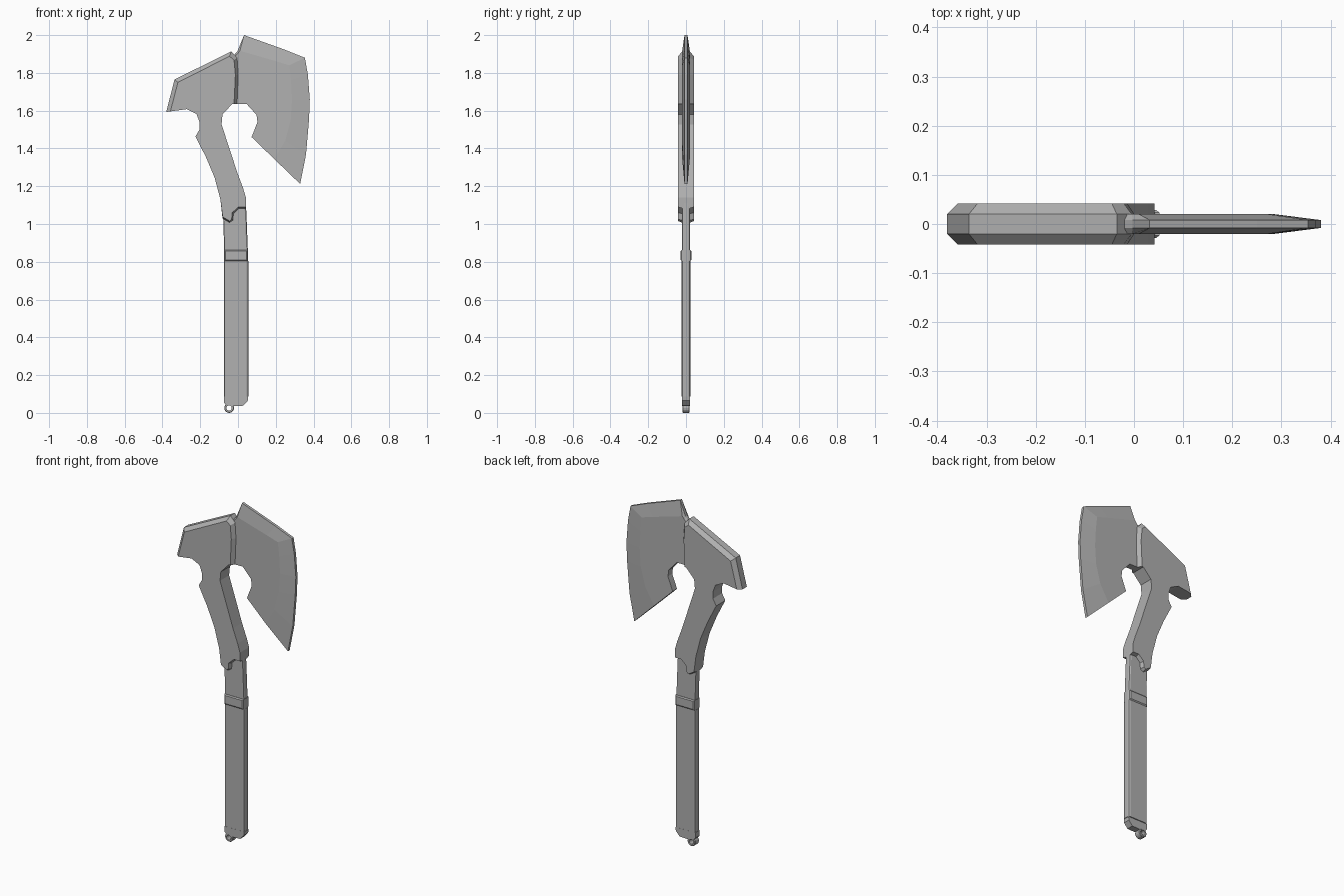
import bpy, bmesh, math

steel = bpy.data.materials.new("dark_steel")
steel.diffuse_color = (0.44, 0.44, 0.44, 1)


def loft(name, layers, hollow=False):
    """Stack matching xz outlines along y; cap the ends, or close on itself for a ring."""
    bm = bmesh.new()
    rows = [[bm.verts.new((x, y, z)) for x, z in pts] for y, pts in layers]
    n = len(rows[0])
    pairs = list(zip(rows, rows[1:]))
    if hollow:
        pairs.append((rows[-1], rows[0]))
    else:
        bm.faces.new(rows[0])
        bm.faces.new(rows[-1])
    for a, b in pairs:
        for i in range(n):
            j = (i + 1) % n
            bm.faces.new((a[i], a[j], b[j], b[i]))
    bmesh.ops.recalc_face_normals(bm, faces=bm.faces)
    mesh = bpy.data.meshes.new(name)
    bm.to_mesh(mesh)
    bm.free()
    mesh.materials.append(steel)
    obj = bpy.data.objects.new(name, mesh)
    bpy.context.collection.objects.link(obj)
    return obj


def bevelled(name, outer, moves, y_rim, y_face):
    """Symmetric slab whose front and back outlines shift the listed points inward."""
    inner = [moves.get(i, p) for i, p in enumerate(outer)]
    return loft(name, [(-y_face, inner), (-y_rim, outer), (y_rim, outer), (y_face, inner)])


# Head back with hammer poll and curved neck
body = [(-0.336, 1.765), (-0.38, 1.593), (-0.272, 1.608), (-0.22, 1.583),
        (-0.204, 1.54), (-0.204, 1.5), (-0.225, 1.463), (-0.17, 1.355),
        (-0.124, 1.246), (-0.093, 1.13), (-0.082, 1.03), (-0.045, 1.007),
        (-0.026, 1.02), (-0.024, 1.055), (0.005, 1.083), (0.042, 1.083),
        (0.042, 1.14), (0.027, 1.19), (-0.003, 1.27), (-0.087, 1.527),
        (-0.082, 1.58), (-0.03, 1.636), (-0.005, 1.636), (0.001, 1.79),
        (-0.005, 1.88), (-0.035, 1.914)]
bevelled("head_and_neck", body, {
    0: (-0.318, 1.75), 1: (-0.358, 1.596),
    10: (-0.081, 1.038), 11: (-0.045, 1.016), 12: (-0.034, 1.025),
    13: (-0.031, 1.06), 14: (0.002, 1.09), 15: (0.042, 1.09),
    22: (-0.021, 1.636), 23: (-0.014, 1.79), 24: (-0.021, 1.868),
    25: (-0.045, 1.888)}, 0.02, 0.042)

# Blade, thinning toward the top and cutting edge
blade = [(-0.003, 1.915), (0.032, 2.0), (0.25, 1.922), (0.354, 1.88), (0.37, 1.79),
         (0.38, 1.66), (0.376, 1.553), (0.36, 1.368), (0.329, 1.212),
         (0.072, 1.46), (0.103, 1.54), (0.098, 1.578), (0.045, 1.636),
         (-0.05, 1.636), (-0.05, 1.86)]
bevelled("blade", blade, {
    0: (-0.004, 1.90), 1: (0.01, 1.917), 2: (0.2, 1.862), 3: (0.272, 1.84),
    4: (0.281, 1.76), 5: (0.286, 1.66), 6: (0.279, 1.55), 7: (0.25, 1.44),
    8: (0.193, 1.343), 14: (-0.05, 1.85)}, 0.008, 0.02)


def bar(name, left, right, z0, z1, y, c, top=None, end=0.0):
    """Upright bar with rounded long edges; top gives other x limits at z1,
    end shortens the front and back faces."""
    tl, tr = top or (left, right)

    def ring(d, e):
        return [(left + d, z0 + e), (right - d, z0 + e), (tr - d, z1 - e), (tl + d, z1 - e)]

    half = [(y, ring(c, end)), (y * 0.82, ring(c * 0.3, 0)), (y * 0.45, ring(0, 0))]
    return loft(name, [(-d, r) for d, r in half] + half[::-1])


# Grip, collar and the upper shaft running into the neck
bar("grip", -0.075, 0.055, 0.088, 0.803, 0.023, 0.01)
bar("collar", -0.074, 0.054, 0.803, 0.862, 0.028, 0.008, end=0.006)
bar("upper_shaft", -0.073, 0.052, 0.862, 1.02, 0.021, 0.008, top=(-0.078, 0.046))
bar("shaft_tang", -0.078, 0.046, 1.02, 1.11, 0.021, 0.008, top=(-0.08, 0.042))

# Pommel
pommel = [(-0.074, 0.086), (0.054, 0.086), (0.052, 0.065), (0.028, 0.038),
          (-0.022, 0.036), (-0.033, 0.041), (-0.062, 0.041), (-0.074, 0.055)]
loft("pommel", [(-0.02, pommel), (0.02, pommel)])


# Lanyard ring
def circle(r, n=16):
    return [(-0.047 + r * math.cos(2 * math.pi * i / n),
             0.026 + r * math.sin(2 * math.pi * i / n)) for i in range(n)]


loft("lanyard_ring", [(-0.019, circle(0.014)), (-0.019, circle(0.023)),
                      (-0.015, circle(0.026)), (0.015, circle(0.026)),
                      (0.019, circle(0.023)), (0.019, circle(0.014))], hollow=True)
